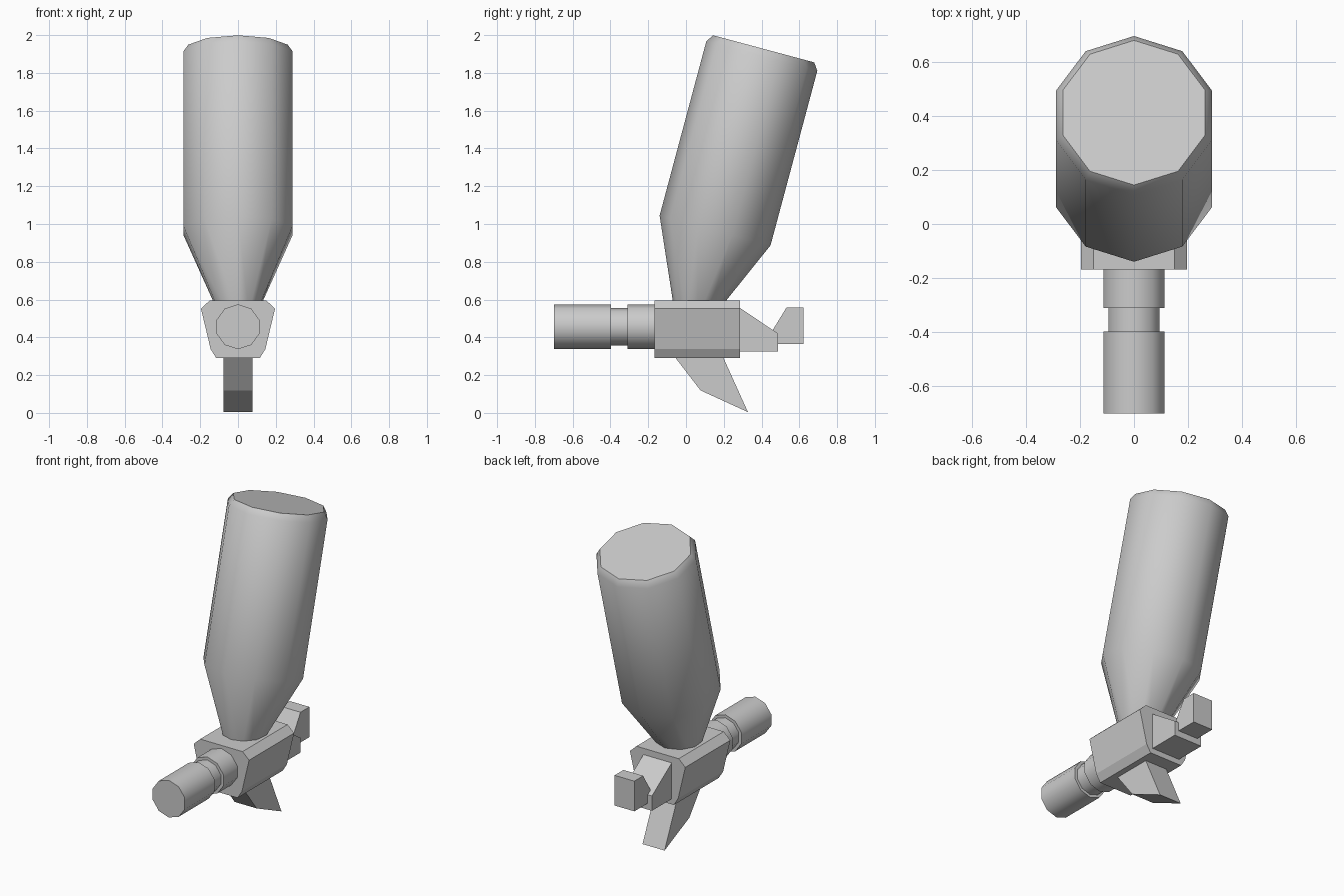
import bpy, bmesh, math
from mathutils import Matrix, Vector

cube = bpy.data.objects.get("Cube")
if cube:
    bpy.data.objects.remove(cube, do_unlink=True)

grey = bpy.data.materials.new("plain grey")
grey.use_nodes = True
grey.diffuse_color = (0.6, 0.6, 0.6, 1)
grey.node_tree.nodes["Principled BSDF"].inputs["Base Color"].default_value = (0.6, 0.6, 0.6, 1)


def finish(name, bm, smooth=False):
    bmesh.ops.recalc_face_normals(bm, faces=bm.faces)
    mesh = bpy.data.meshes.new(name)
    bm.to_mesh(mesh)
    bm.free()
    mesh.materials.append(grey)
    obj = bpy.data.objects.new(name, mesh)
    bpy.context.collection.objects.link(obj)
    if smooth:
        bpy.ops.object.select_all(action='DESELECT')
        obj.select_set(True)
        bpy.context.view_layer.objects.active = obj
        bpy.ops.object.shade_smooth_by_angle(angle=math.radians(40))
    return obj


def lathe(name, profile, origin, tilt, sides=10):
    """Ten-sided turned part; profile is (radius, distance along axis)."""
    bm = bmesh.new()
    rings = []
    for r, h in profile:
        angles = [math.tau * i / sides for i in range(sides)]
        rings.append([bm.verts.new((r * math.sin(a), r * math.cos(a), h)) for a in angles])
    for low, high in zip(rings, rings[1:]):
        for i in range(sides):
            j = (i + 1) % sides
            bm.faces.new((low[i], low[j], high[j], high[i]))
    bm.faces.new(rings[0])
    bm.faces.new(rings[-1])
    bm.transform(Matrix.Translation(origin) @ Matrix.Rotation(tilt, 4, 'X'))
    return finish(name, bm, smooth=True)


def prism(name, points, sweep):
    """Flat-sided part: a closed outline pushed along a vector."""
    bm = bmesh.new()
    face = bm.faces.new([bm.verts.new(p) for p in points])
    new = bmesh.ops.extrude_face_region(bm, geom=[face])["geom"]
    verts = [v for v in new if isinstance(v, bmesh.types.BMVert)]
    bmesh.ops.translate(bm, verts=verts, vec=Vector(sweep))
    return finish(name, bm)


def side_plate(name, outline, half):
    return prism(name, [(-half, y, z) for y, z in outline], (2 * half, 0, 0))


# Tilted hopper bottle with tapered neck and chamfered cap
lathe("hopper_bottle",
      [(0.097, -0.47), (0.304, 0), (0.304, 0.956), (0.277, 0.995)],
      (0, 0.154, 0.966), math.radians(-15))

# Barrel with a narrow groove, pointing forward
lathe("barrel",
      [(0.119, 0.15), (0.119, 0.31), (0.1, 0.31), (0.1, 0.397), (0.119, 0.397), (0.119, 0.7)],
      (0, 0, 0.456), math.radians(90))

# Receiver body, mirrored cross-section
half = [(0.115, 0.29), (0.145, 0.338), (0.196, 0.552), (0.15, 0.595)]
section = half + [(-x, z) for x, z in reversed(half)]
prism("receiver_body", [(x, -0.168, z) for x, z in section], (0, 0.455, 0))

# Rear wedge, rear hook block and raked grip
side_plate("rear_wedge", [(0.28, 0.558), (0.287, 0.555), (0.487, 0.42), (0.487, 0.325), (0.28, 0.325)], 0.1)
side_plate("rear_block", [(0.457, 0.365), (0.457, 0.435), (0.532, 0.558), (0.622, 0.558), (0.622, 0.365)], 0.07)
side_plate("grip", [(-0.056, 0.292), (0.077, 0.119), (0.328, 0.004), (0.198, 0.292)], 0.078)
